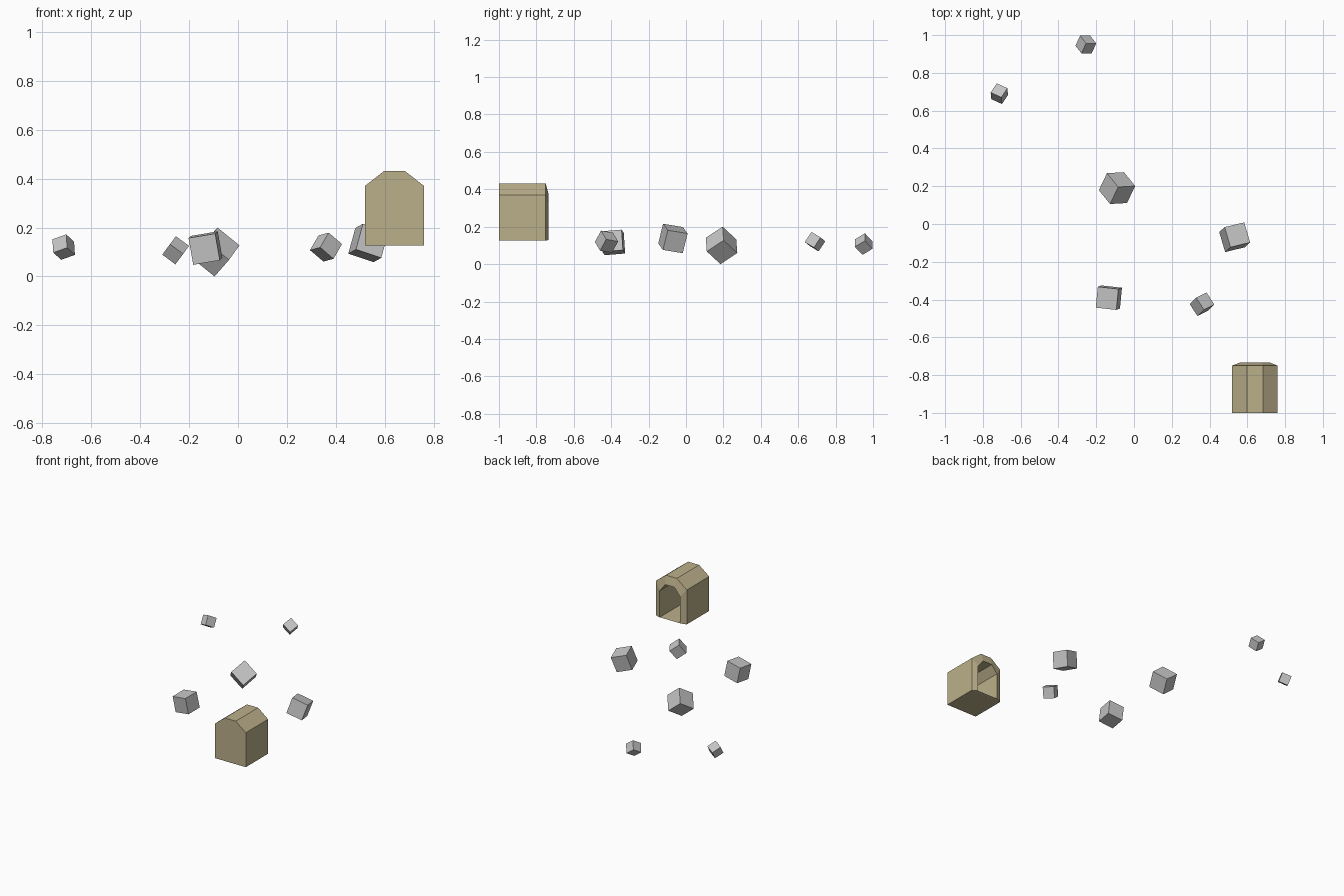
import bpy, bmesh
from mathutils import Vector, Matrix

if "Cube" in bpy.data.objects:
    bpy.data.objects.remove(bpy.data.objects["Cube"])


def material(name, colour):
    m = bpy.data.materials.new(name)
    m.diffuse_color = (*colour, 1)
    m.use_nodes = True
    m.node_tree.nodes["Principled BSDF"].inputs["Base Color"].default_value = m.diffuse_color
    return m


TAN = material("sand_tan", (0.50, 0.43, 0.255))
GREY = material("stone_grey", (0.56, 0.56, 0.56))


def add_object(name, bm, mat):
    bmesh.ops.recalc_face_normals(bm, faces=bm.faces[:])
    mesh = bpy.data.meshes.new(name)
    bm.to_mesh(mesh)
    bm.free()
    mesh.materials.append(mat)
    ob = bpy.data.objects.new(name, mesh)
    bpy.context.collection.objects.link(ob)
    return ob


# Tumbled cube: two edge directions fix its orientation
def tumbled_cube(name, centre, size, edge_a, edge_b):
    a = Vector(edge_a).normalized()
    b = Vector(edge_b)
    b = (b - a * b.dot(a)).normalized()
    rot = Matrix((a, b, a.cross(b))).transposed()
    bm = bmesh.new()
    bmesh.ops.create_cube(bm, size=size)
    ob = add_object(name, bm, GREY)
    ob.matrix_world = Matrix.Translation(centre) @ rot.to_4x4()


# Chamfered arch profile: half width, wall top, half ridge width, ridge height
def arch(bm, y, half, base, wall, ridge_half, top, cx=0.64):
    pts = [(-half, base), (-half, wall), (-ridge_half, top),
           (ridge_half, top), (half, wall), (half, base)]
    return [bm.verts.new((cx + x, y, z)) for x, z in pts]


# Hollow shelter with a sloped rim around the rear opening
bm = bmesh.new()
outer = (0.121, 0.126, 0.37, 0.043, 0.431)
inner = (0.08, 0.129, 0.317, 0.036, 0.372)
loops = [arch(bm, -1.0, *outer), arch(bm, -0.75, *outer),
         arch(bm, -0.734, *inner), arch(bm, -0.96, *inner)]
for p, q in zip(loops, loops[1:]):
    for i in range(6):
        j = (i + 1) % 6
        bm.faces.new((p[i], p[j], q[j], q[i]))
bm.faces.new(loops[0])
bm.faces.new(loops[-1])
add_object("shelter", bm, TAN)

# Scattered cubes
tumbled_cube("centre_cube", (-0.09, 0.19, 0.10), 0.116, (17, 1, -13.8), (-8, -17, -11.3))
tumbled_cube("far_cube", (-0.255, 0.95, 0.107), 0.067, (10, 0, -7.4), (-4, -10, -6.5))
tumbled_cube("left_cube", (-0.713, 0.69, 0.12), 0.065, (6, 9, -5.5), (-11, 5, -4))
tumbled_cube("right_cube", (0.533, -0.07, 0.137), 0.112, (19.5, 4.7, -6.5), (-5, 19.8, -3.5))
tumbled_cube("near_left_cube", (-0.133, -0.39, 0.116), 0.111, (-20.8, 2.3, -3.5), (-2, -20.7, -1.7))
tumbled_cube("near_right_cube", (0.36, -0.425, 0.12), 0.077, (-7.5, 11.5, -2), (9.5, 5.5, -8.5))
